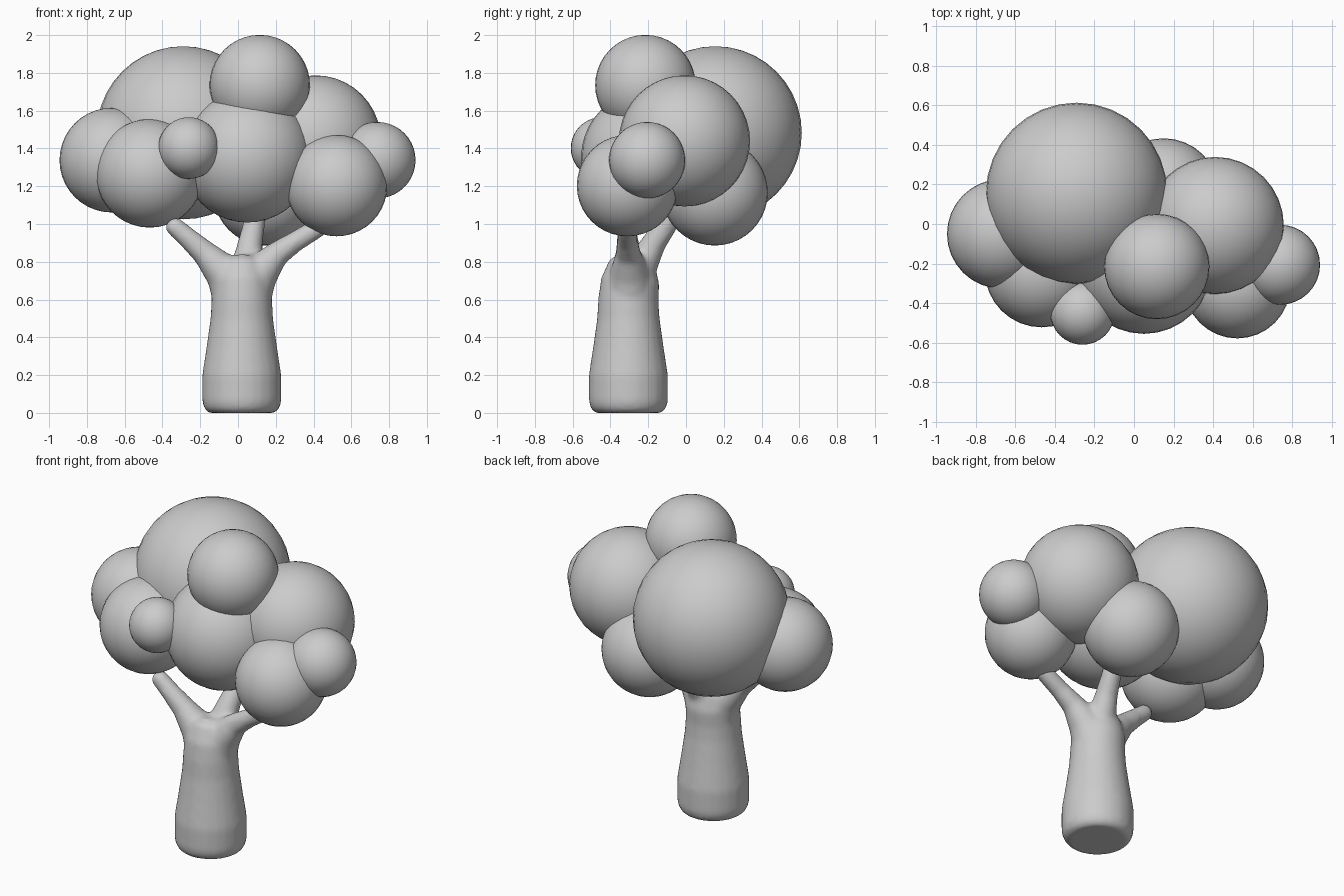
import bpy, bmesh, math
from mathutils import Vector

if "Cube" in bpy.data.objects:
    bpy.data.objects.remove(bpy.data.objects["Cube"])

SIDES = 24


def tube(bm, path):
    """Closed tapered tube through (x, y, z, radius) points."""
    pts = [Vector(p[:3]) for p in path]
    rings = []
    for i, p in enumerate(pts):
        axis = pts[min(i + 1, len(pts) - 1)] - pts[max(i - 1, 0)]
        side = Vector((0, 1, 0)).cross(axis).normalized()
        up = axis.cross(side).normalized()
        rings.append([bm.verts.new(p + path[i][3] * (
            side * math.cos(2 * math.pi * k / SIDES) + up * math.sin(2 * math.pi * k / SIDES)))
            for k in range(SIDES)])
    for a, b in zip(rings, rings[1:]):
        for k in range(SIDES):
            n = (k + 1) % SIDES
            bm.faces.new((a[k], a[n], b[n], b[k]))
    bm.faces.new(rings[0][::-1])
    bm.faces.new(rings[-1])


# Trunk and three branches, fused into one smooth surface
bm = bmesh.new()
tube(bm, [(.02, -.305, z, r) for z, r in
          [(0, .175), (.02, .198), (.06, .21), (.2, .21), (.35, .187), (.5, .166), (.6, .16)]]
     + [(.02, -.295, .7, .155), (.02, -.285, .8, .12), (.02, -.28, .83, .07)])
# left branch
tube(bm, [(-.02, -.30, .62, .12), (-.07, -.30, .74, .105), (-.175, -.305, .845, .068),
          (-.27, -.31, .93, .055), (-.345, -.31, .995, .05), (-.365, -.31, 1.015, .03)])
# right branch
tube(bm, [(.06, -.30, .62, .12), (.11, -.30, .74, .105), (.205, -.305, .84, .068),
          (.30, -.31, .905, .055), (.40, -.31, .965, .052), (.48, -.31, 1.02, .05)])
# rear branch
tube(bm, [(.04, -.28, .65, .12), (.05, -.235, .78, .085), (.065, -.17, .9, .066),
          (.085, -.1, 1.0, .058), (.1, -.06, 1.1, .05)])
bmesh.ops.recalc_face_normals(bm, faces=bm.faces)
mesh = bpy.data.meshes.new("trunk")
bm.to_mesh(mesh)
bm.free()
trunk = bpy.data.objects.new("trunk", mesh)
bpy.context.collection.objects.link(trunk)
remesh = trunk.modifiers.new("fuse", 'REMESH')
remesh.mode = 'VOXEL'
remesh.voxel_size = .014
remesh.use_smooth_shade = True
smooth = trunk.modifiers.new("soften", 'SMOOTH')
smooth.factor = .5
smooth.iterations = 10

# Foliage balls: name, centre, radius
foliage = [
    ("back_left_large", (-.29, .155, 1.483), .458),
    ("right_large", (.41, -.008, 1.44), .347),
    ("top", (.115, -.215, 1.735), .266),
    ("centre", (.05, -.208, 1.355), .347),
    ("front_left", (-.467, -.235, 1.268), .287),
    ("far_left", (-.668, -.05, 1.338), .277),
    ("front_small", (-.26, -.447, 1.402), .163),
    ("front_right", (.522, -.31, 1.203), .268),
    ("far_right", (.738, -.206, 1.338), .202),
    ("back_low", (.15, .152, 1.167), .281),
]
for name, centre, radius in foliage:
    bpy.ops.mesh.primitive_uv_sphere_add(segments=32, ring_count=20, radius=radius, location=centre)
    ball = bpy.context.object
    ball.name = "foliage_" + name
    bpy.ops.object.shade_smooth()
